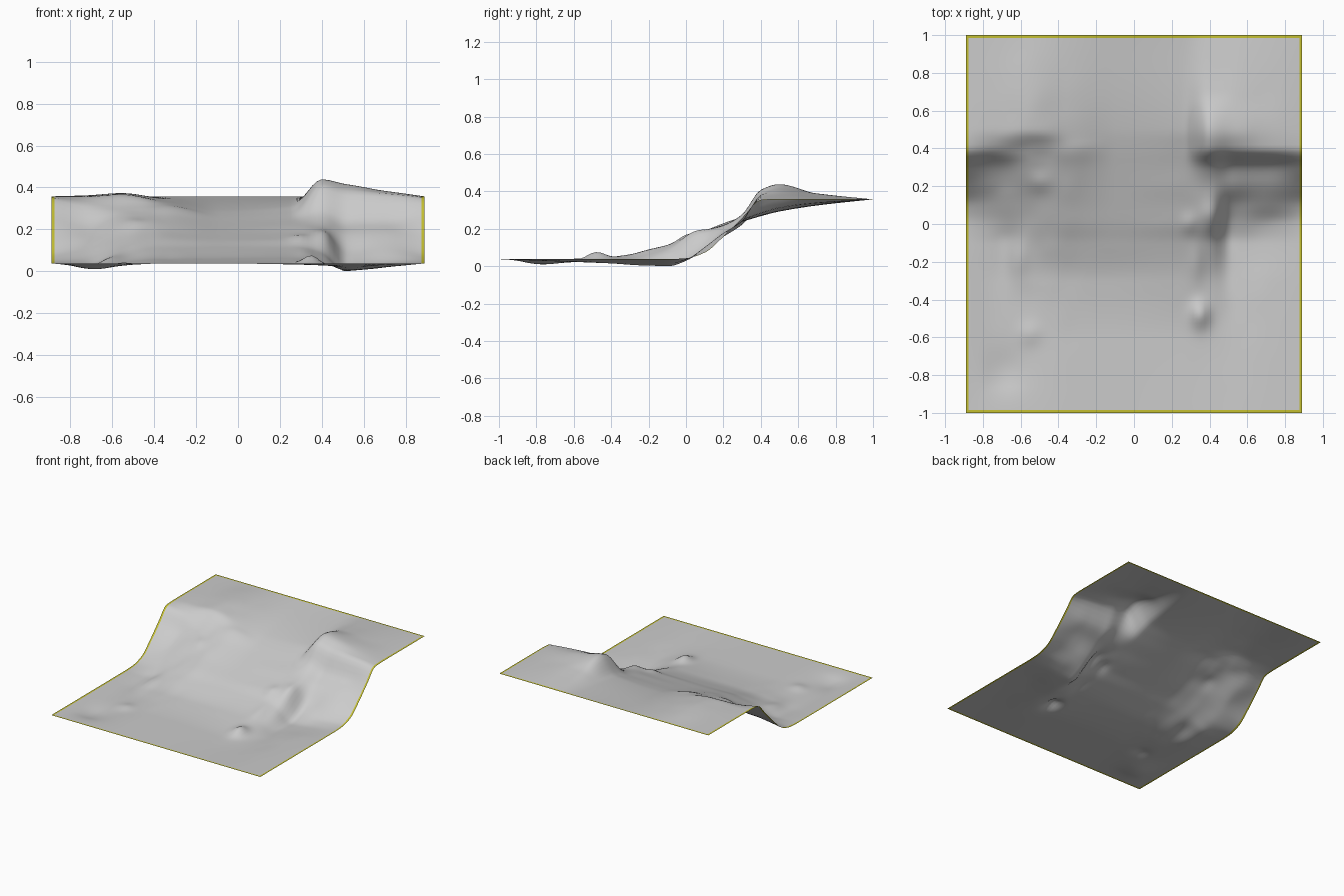
import bpy, bmesh, math
from mathutils import noise, Vector

if "Cube" in bpy.data.objects:
    bpy.data.objects.remove(bpy.data.objects["Cube"])

HALF_X, HALF_Y = 0.89, 1.0

# Height profiles running front to back, one per station across the width
YS = [-1, -.6, -.3, -.1, 0, .1, .2, .3, .4, .5, .7, 1]
EDGE = [.05, .05, .05, .05, .055, .085, .17, .27, .365, .37, .37, .37]
PROFILES = [
    (-.89, EDGE),
    (-.72, [.05, .036, .036, .045, .07, .115, .17, .235, .335, .37, .375, .37]),
    (-.56, [.05, .04, .05, .09, .12, .165, .215, .265, .32, .38, .385, .37]),
    (-.36, [.05, .05, .07, .125, .165, .2, .24, .28, .325, .345, .36, .37]),
    (-.10, [.05, .05, .072, .125, .16, .19, .22, .25, .28, .305, .337, .37]),
    (.26, [.05, .045, .075, .125, .165, .195, .23, .26, .295, .325, .35, .37]),
    (.40, [.05, .04, .055, .10, .165, .205, .235, .29, .42, .45, .40, .37]),
    (.52, [.05, .035, .022, .010, .04, .10, .19, .25, .395, .425, .40, .37]),
    (.70, [.05, .045, .04, .03, .05, .115, .19, .25, .385, .397, .385, .37]),
    (.89, EDGE),
]
# Small rocks and hollows: x, y, height, radius x, radius y
BUMPS = [
    (.35, -.48, .042, .05, .07), (.33, -.20, .012, .04, .10),
    (.29, .00, .015, .04, .05), (.42, .05, .015, .06, .06),
    (-.68, -.78, -.018, .10, .12), (-.62, -.20, .015, .05, .10),
    (-.50, .22, .012, .05, .05), (-.55, -.58, .014, .06, .06),
]


def smooth_curve(xs, vs, x):
    """Monotone cubic through the points (no overshoot)."""
    n = len(xs)
    i = max(0, min(n - 2, sum(1 for a in xs[1:] if a <= x)))

    def slope(j):
        return (vs[j + 1] - vs[j]) / (xs[j + 1] - xs[j])

    def tangent(j):
        if j == 0 or j == n - 1:
            return slope(min(j, n - 2))
        a, b = slope(j - 1), slope(j)
        return 2 * a * b / (a + b) if a * b > 0 else 0.0

    h = xs[i + 1] - xs[i]
    t = (x - xs[i]) / h
    return ((2 * t**3 - 3 * t**2 + 1) * vs[i] + (t**3 - 2 * t**2 + t) * h * tangent(i)
            + (3 * t**2 - 2 * t**3) * vs[i + 1] + (t**3 - t**2) * h * tangent(i + 1))


STATIONS = [p[0] for p in PROFILES]


def detail(x, y):
    fade = min(1, (HALF_X - abs(x)) / .12, (HALF_Y - abs(y)) / .15)
    d = sum(h * math.exp(-((x - bx) / rx)**2 - ((y - by) / ry)**2)
            for bx, by, h, rx, ry in BUMPS)
    rough = math.exp(-((abs(x) - .5) / .2)**2 - ((y - .1) / .5)**2)
    d += .009 * rough * noise.noise(Vector((x * 9, y * 7, 2.5)))
    return d * max(0, fade)


def stations(half, count, rim=.014):
    """Even grid lines with one thin strip at each end."""
    inner = half - rim
    return [-half] + [-inner + 2 * inner * i / count for i in range(count + 1)] + [half]


# Terrain sheet
gx, gy = stations(HALF_X, 84), stations(HALF_Y, 94)
bm = bmesh.new()
rows = []
for y in gy:
    across = [smooth_curve(YS, prof, y) for _, prof in PROFILES]
    rows.append([bm.verts.new((x, y, max(0, smooth_curve(STATIONS, across, x) + detail(x, y))))
                 for x in gx])
for j in range(len(gy) - 1):
    for i in range(len(gx) - 1):
        f = bm.faces.new((rows[j][i], rows[j][i + 1], rows[j + 1][i + 1], rows[j + 1][i]))
        f.smooth = True
        # yellow rim strip
        f.material_index = int(i in (0, len(gx) - 2) or j in (0, len(gy) - 2))

# Stand the lowest point on the ground
low = min(v.co.z for v in bm.verts)
bmesh.ops.translate(bm, verts=bm.verts, vec=(0, 0, -low))

mesh = bpy.data.meshes.new("terrain_slope")
bm.to_mesh(mesh)
bm.free()
rim = bpy.data.materials.new("rim_yellow")
rim.diffuse_color = (.55, .52, .03, 1)
rim.use_nodes = True
rim.node_tree.nodes["Principled BSDF"].inputs["Base Color"].default_value = rim.diffuse_color
mesh.materials.append(None)
mesh.materials.append(rim)
bpy.context.collection.objects.link(bpy.data.objects.new("terrain_slope", mesh))
